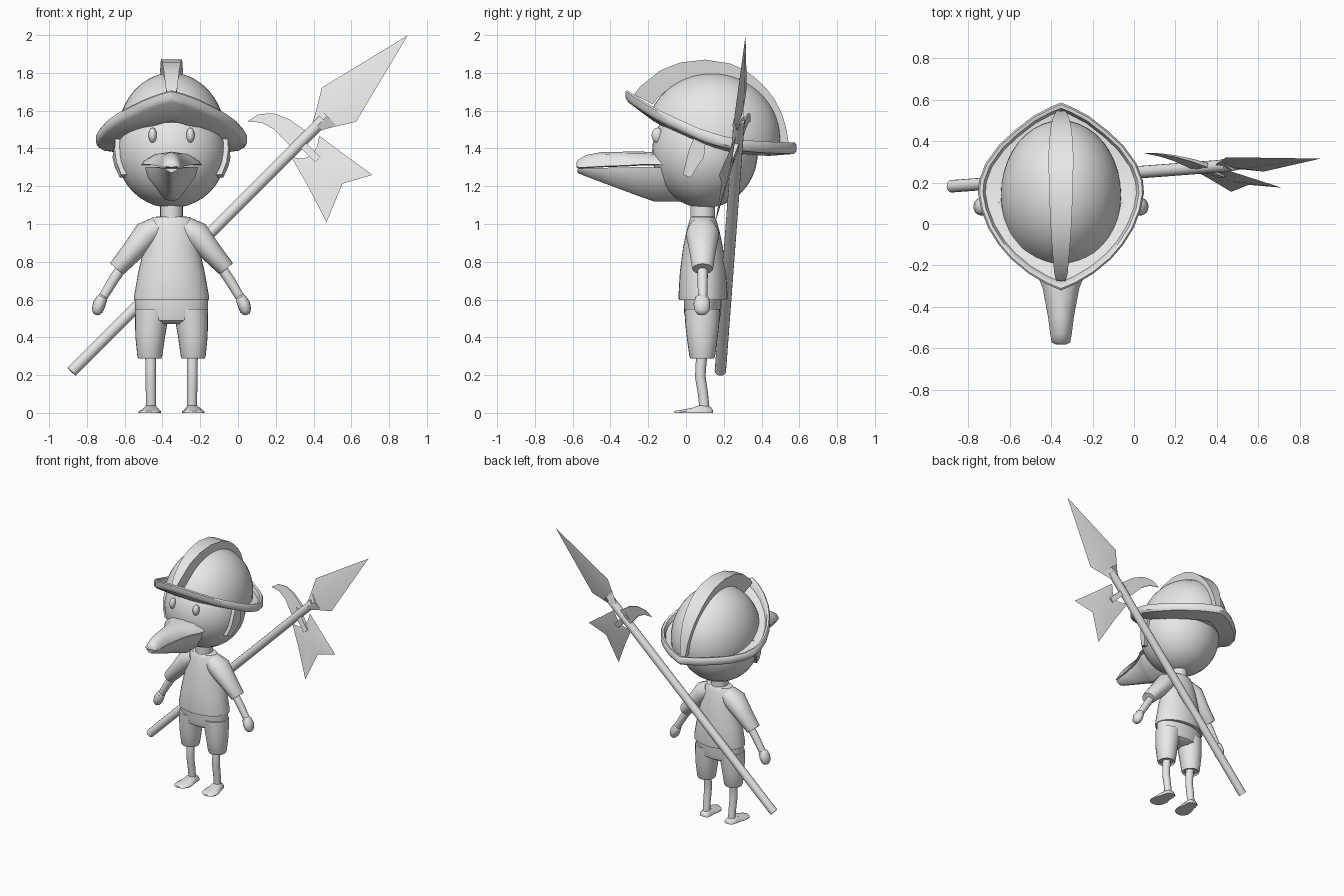
import bpy, bmesh, math
from mathutils import Vector

if "Cube" in bpy.data.objects:
    bpy.data.objects.remove(bpy.data.objects["Cube"])

CX = -0.352          # centre line of the figure
CY = 0.088
mat = bpy.data.materials.new("plain_grey")
mat.diffuse_color = (0.8, 0.8, 0.8, 1)
mat.use_nodes = True
mat.node_tree.nodes["Principled BSDF"].inputs["Base Color"].default_value = mat.diffuse_color


def finish(name, bm, angle=40):
    bmesh.ops.recalc_face_normals(bm, faces=bm.faces)
    me = bpy.data.meshes.new(name)
    bm.to_mesh(me)
    bm.free()
    me.materials.append(mat)
    ob = bpy.data.objects.new(name, me)
    bpy.context.collection.objects.link(ob)
    bpy.ops.object.select_all(action='DESELECT')
    ob.select_set(True)
    bpy.context.view_layer.objects.active = ob
    bpy.ops.object.shade_smooth_by_angle(angle=math.radians(angle))
    return ob


def loft(name, rings, closed=False, angle=40):
    """Skin a list of equal-length rings."""
    bm = bmesh.new()
    vs = [[bm.verts.new(p) for p in r] for r in rings]
    n = len(rings[0])
    pairs = list(zip(vs, vs[1:])) + ([(vs[-1], vs[0])] if closed else [])
    for a, b in pairs:
        for i in range(n):
            j = (i + 1) % n
            bm.faces.new((a[i], a[j], b[j], b[i]))
    if not closed:
        bm.faces.new(vs[0])
        bm.faces.new(vs[-1])
    return finish(name, bm, angle)


def oval(cx, cy, z, rx, ry, n=24):
    return [(cx + rx * math.cos(2 * math.pi * i / n), cy + ry * math.sin(2 * math.pi * i / n), z)
            for i in range(n)]


def tube(name, pts, ry_scale=1.0, n=16):
    """Round limb through (x, y, z, radius) points lying near an xz plane."""
    rings = []
    for k, p in enumerate(pts):
        a, b = pts[max(k - 1, 0)], pts[min(k + 1, len(pts) - 1)]
        d = (Vector(b[:3]) - Vector(a[:3])).normalized()
        s = d.cross(Vector((0, 1, 0))).normalized()
        t = d.cross(s)
        rings.append([Vector(p[:3]) + p[3] * (s * math.cos(q) + t * ry_scale * math.sin(q))
                      for q in (2 * math.pi * i / n for i in range(n))])
    return loft(name, rings)


def ball(name, c, r, seg=32, rows=20, clamp=None):
    bm = bmesh.new()
    bmesh.ops.create_uvsphere(bm, u_segments=seg, v_segments=rows, radius=1)
    for v in bm.verts:
        v.co = Vector([c[i] + r[i] * v.co[i] for i in range(3)])
        if clamp:
            v.co.z = max(v.co.z, clamp(v.co.y))
    return finish(name, bm)


def lerp(table, t):
    for (a, u), (b, w) in zip(table, table[1:]):
        if t <= b:
            return u + (w - u) * max(0, (t - a) / (b - a))
    return table[-1][1]


def prism(name, front, back):
    bm = bmesh.new()
    f, b = ([bm.verts.new(p) for p in s] for s in (front, back))
    bm.faces.new(f)
    bm.faces.new(b)
    for i in range(len(f)):
        j = (i + 1) % len(f)
        bm.faces.new((f[i], f[j], b[j], b[i]))
    return finish(name, bm)


# Head and neck
HC, HR = (CX, 0.10, 1.378), (0.29, 0.28, 0.293)
ball("head", HC, HR)
loft("neck", [oval(CX, CY, 1.0, .06, .065), oval(CX, CY, 1.15, .06, .065)])

# Upper beak: (y, half width, top z, edge z)
upper = [(-.05, .165, 1.37, 1.31), (-.17, .155, 1.38, 1.315), (-.23, .12, 1.383, 1.315),
         (-.31, .088, 1.383, 1.31), (-.45, .062, 1.38, 1.305), (-.53, .052, 1.365, 1.30),
         (-.57, .045, 1.34, 1.30), (-.58, .025, 1.325, 1.305)]
loft("upper_beak", [[(CX + s * w, y, z) for s, z in
                     ((-1, e), (-.92, e + .3 * (t - e)), (-.55, e + .85 * (t - e)), (0, t),
                      (.55, e + .85 * (t - e)), (.92, e + .3 * (t - e)), (1, e), (0, e - .005))]
                    for y, w, t, e in upper], angle=50)
# Lower beak: (y, half width, edge z, keel z)
lower = [(0, .13, 1.30, 1.12), (-.17, .14, 1.30, 1.12), (-.22, .115, 1.303, 1.137),
         (-.31, .08, 1.30, 1.17), (-.45, .055, 1.297, 1.222), (-.55, .045, 1.295, 1.26),
         (-.575, .03, 1.293, 1.272)]
loft("lower_beak", [[(CX + s * w, y, e + (k - e) * f) for s, f in
                     ((-1, 0), (-.9, .3), (-.25, .95), (0, 1), (.25, .95), (.9, .3), (1, 0), (0, 0))]
                    for y, w, e, k in lower], angle=50)

# Helmet: pointed, upswept brim with a raised lip
brim_z = [(-.33, 1.72), (-.23, 1.655), (-.14, 1.60), (.07, 1.505), (.17, 1.473),
          (.26, 1.45), (.4, 1.437), (.6, 1.43)]
half = [(-.32, 0), (-.29, .07), (-.24, .155), (-.17, .24), (-.10, .30), (-.02, .35), (.07, .385),
        (.15, .40), (.21, .395), (.29, .365), (.38, .30), (.45, .225), (.52, .135), (.565, .05), (.585, 0)]
outline = half + [(y, -w) for y, w in reversed(half[1:-1])]


def brim_ring(s, dz):
    pts = []
    for y, w in outline:
        yy = .135 + (y - .135) * s
        pts.append((CX + w * s, yy, lerp(brim_z, yy) + dz))
    return pts


loft("helmet_brim", [brim_ring(*r) for r in
                     ((.68, -.04), (.91, -.035), (.94, -.004), (.98, 0), (1, -.012),
                      (1, -.045), (.97, -.06), (.68, -.075))], closed=True)
ball("helmet_dome", (CX, .14, 1.45), (.29, .36, .35), 40, 28,
     clamp=lambda y: lerp(brim_z, y) - .06)

# Helmet crest: bowed strip over the dome
arc = [(-.275, 1.685), (-.243, 1.727), (-.138, 1.812), (-.03, 1.855), (.1, 1.87), (.233, 1.85),
       (.31, 1.815), (.365, 1.775), (.42, 1.723), (.47, 1.66), (.505, 1.59), (.528, 1.52), (.545, 1.42)]
rings = []
for k, (y, z) in enumerate(arc):
    w = .022 + .038 * math.sin(math.pi * k / (len(arc) - 1))
    yi, zi = .14 + (y - .14) * .76, 1.45 + (z - 1.45) * .78
    rings.append([(CX - w, y, z), (CX + w, y, z), (CX + w * .75, yi, zi), (CX - w * .75, yi, zi)])
loft("helmet_crest", rings)

# Shirt body, shorts seat
loft("shirt", [oval(CX, CY + .002, z, rx, ry, 32) for z, rx, ry in
               ((.60, .185, .115), (.598, .198, .128), (.62, .198, .13), (.75, .175, .122),
                (.88, .145, .105), (.96, .135, .088), (1.01, .12, .074), (1.036, .10, .064),
                (1.04, .07, .06))])
loft("shorts_seat", [oval(CX, CY, z, rx, ry, 32) for z, rx, ry in
                     ((.47, .10, .06), (.49, .17, .09), (.53, .192, .098), (.62, .192, .10))])

# Paired parts
for s, side in ((-1, "left"), (1, "right")):
    X = lambda d: CX + s * d
    tube(side + "_sleeve", [(X(.07), CY, .985, .058), (X(.13), CY, .945, .074),
                            (X(.21), CY, .852, .058), (X(.285), CY, .768, .047),
                            (X(.29), CY, .762, .044)], 1.2)
    tube(side + "_arm", [(X(.25), CY, .79, .028), (X(.31), CY, .70, .027), (X(.367), CY, .605, .024)])
    tube(side + "_hand", [(X(.36), CY, .622, .014), (X(.366), CY - .002, .61, .028),
                          (X(.383), CY - .004, .575, .034), (X(.393), CY - .004, .54, .03),
                          (X(.397), CY - .004, .522, .017), (X(.398), CY - .004, .518, .005)], 1.3)
    loft(side + "_shorts_leg", [oval(X(c), CY - .002, z, rx, ry) for z, c, rx, ry in
                                ((.30, .115, .05, .05), (.288, .115, .062, .062), (.30, .115, .066, .068),
                                 (.40, .113, .078, .082), (.47, .108, .085, .09), (.55, .10, .092, .094))])
    tube(side + "_leg", [(X(.11), .085, .32, .03), (X(.11), .078, .24, .028), (X(.11), .076, .19, .028),
                         (X(.109), .09, .1, .027), (X(.108), .098, .02, .027)])
    # Foot: (y, half width, height)
    foot = [(.143, .02, .014), (.132, .036, .03), (.10, .043, .04), (.07, .046, .04),
            (.03, .057, .026), (-.02, .058, .017), (-.045, .042, .013), (-.06, .016, .01)]
    loft(side + "_foot", [[(X(.108 + (.1 - y) * .08) + w * f, y, h * g) for f, g in
                           ((-1, 0), (-1, .35), (-.55, 1), (.55, 1), (1, .35), (1, 0))]
                          for y, w, h in foot], angle=50)
    ball(side + "_eye", (X(.1), -.152, 1.47), (.022, .03, .04), 16, 12)
    # Cheek flap hugging the head
    flap = [(.016, 1.394), (.04, 1.45), (.106, 1.46), (.095, 1.351), (.063, 1.309),
            (.026, 1.245), (-.016, 1.261), (0, 1.33)]
    shell = [[(X(math.sqrt(r * r - (y - .1) ** 2 - (z - 1.378) ** 2)), y, z) for y, z in flap]
             for r in (.27, .313)]
    prism(side + "_cheek_flap", *shell)


# Polearm: u runs along the shaft, v across the blades, w through them
def P(u, v, w=0.0):
    return (.43 + .707 * (u + v), .28 + .053 * u - .27 * v + w, 1.53 + .707 * (u - v))


def blade(name, edge, hub, w):
    """Sharp-edged blade: outline fanned to a raised middle on both faces."""
    bm = bmesh.new()
    ring = [bm.verts.new(P(*p)) for p in edge]
    for sgn in (-1, 1):
        c = bm.verts.new(P(hub[0], hub[1], sgn * w))
        for i in range(len(ring)):
            bm.faces.new((ring[i], ring[(i + 1) % len(ring)], c))
    return finish(name, bm, 20)


tube("pole_shaft", [P(-1.855, 0) + (.03,), P(.03, 0) + (.03,)], n=16)
loft("spear_socket", [[P(u, 0, -w), P(u, v, 0), P(u, 0, w), P(u, -v, 0)] for u, v, w in
                      ((-.015, .034, .034), (.06, .07, .025))], angle=20)
blade("spear_blade", [(-.012, -.032), (.146, -.126), (.663, 0), (.146, .13), (-.012, .032)], (.13, 0), .02)
blade("axe_blade", [(-.044, .045), (-.022, .2), (.008, .39), (-.137, .311), (-.341, .395),
                    (-.275, .19), (-.23, .023), (-.18, .075), (-.14, .09), (-.09, .075)], (-.14, .2), .014)
hook = [(-.26, -.277), (-.197, -.266), (-.16, -.237), (-.129, -.206), (-.095, -.128), (-.077, -.026),
        (-.192, -.025), (-.192, -.06), (-.189, -.146), (-.211, -.221)]
prism("hook_blade", [P(u, v, -.012 * (1 + v / .3)) for u, v in hook],
      [P(u, v, .012 * (1 + v / .3)) for u, v in hook])
bar = [(u, w) for u, w in ((-.16, -.014), (-.12, -.014), (-.12, .014), (-.16, .014))]
loft("axe_crossbar", [[P(u, v, w) for u, w in bar] for v in (-.05, .13)])
